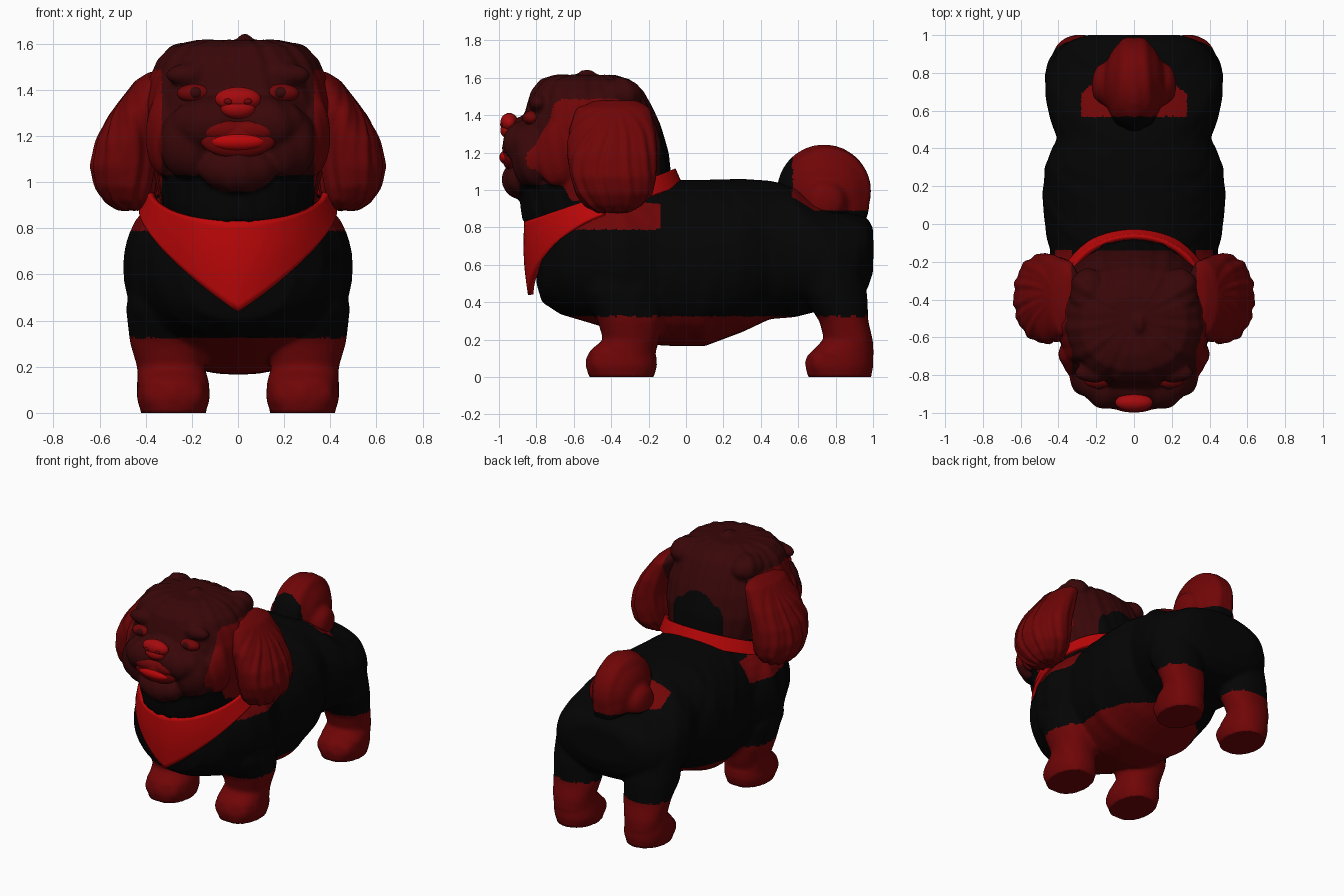
import bpy, bmesh, math
from math import sin, cos, pi
from mathutils import Vector
from mathutils.bvhtree import BVHTree

if "Cube" in bpy.data.objects:
    bpy.data.objects.remove(bpy.data.objects["Cube"])


def material(name, rgb):
    m = bpy.data.materials.new(name)
    m.diffuse_color = (*rgb, 1)
    m.use_nodes = True
    m.node_tree.nodes["Principled BSDF"].inputs["Base Color"].default_value = m.diffuse_color
    return m


BLACK = material("black fur", (0.0013, 0.0013, 0.0013))
DARK = material("dark brown red fur", (0.040, 0.002, 0.0025))
MAROON = material("maroon fur", (0.16, 0.0015, 0.002))
RED = material("bright red cloth", (0.50, 0.002, 0.0025))
MUZZLE = material("mid red skin", (0.37, 0.003, 0.004))
FUR = [BLACK, DARK, MAROON]


def fur_colour(p):
    """Colour zones of the coat, by position."""
    x, y, z = abs(p.x), p.y, p.z
    if z < 0.325:
        return 2
    if y > 0.57 and z > 0.89 and x < 0.28:
        return 2
    if y < -0.14:
        if x > 0.33 and 0.79 < z < 1.485:
            return 2
        if z > 1.03 or (y < -0.885 and z > 0.96):
            return 1
    return 0


def loft(bm, rings, along="z", n=2.3, seg=40):
    """Closed tube through superellipse rings (t, c1, c2, r1, r2)."""
    rows = []
    for t, c1, c2, r1, r2 in rings:
        row = []
        for i in range(seg):
            a = 2 * pi * i / seg
            u = c1 + r1 * math.copysign(abs(cos(a)) ** (2 / n), cos(a))
            v = c2 + r2 * math.copysign(abs(sin(a)) ** (2 / n), sin(a))
            row.append(bm.verts.new((u, v, t) if along == "z" else (u, t, v)))
        rows.append(row)
    faces = [bm.faces.new(rows[0][::-1]), bm.faces.new(rows[-1])]
    for a, b in zip(rows, rows[1:]):
        for i in range(seg):
            j = (i + 1) % seg
            faces.append(bm.faces.new((a[i], a[j], b[j], b[i])))
    bmesh.ops.recalc_face_normals(bm, faces=faces)


def ball(bm, c, r, seg=28):
    for v in bmesh.ops.create_uvsphere(bm, u_segments=seg, v_segments=seg // 2, radius=1)["verts"]:
        v.co = Vector((v.co.x * r[0] + c[0], v.co.y * r[1] + c[1], v.co.z * r[2] + c[2]))


def make(name, bm, mats):
    me = bpy.data.meshes.new(name)
    bm.to_mesh(me)
    bm.free()
    for m in mats:
        me.materials.append(m)
    ob = bpy.data.objects.new(name, me)
    bpy.context.collection.objects.link(ob)
    me.shade_smooth()
    return ob


def strands(u):
    """Uneven combed fur profile, about -1 to 1."""
    return .6 * sin(u) + .4 * sin(1.7 * u + 1)


def fuse(name, bm, groove, voxel=0.013, smooth=8):
    """Melt overlapping solids into one skin, comb fur grooves, colour by zone."""
    ob = make(name, bm, FUR)
    r = ob.modifiers.new("melt", "REMESH")
    r.mode, r.voxel_size = "VOXEL", voxel
    s = ob.modifiers.new("soften", "SMOOTH")
    s.factor, s.iterations = 0.5, smooth
    me = bpy.data.meshes.new_from_object(ob.evaluated_get(bpy.context.evaluated_depsgraph_get()))
    ob.modifiers.clear()
    ob.data = me
    me.materials.clear()
    for m in FUR:
        me.materials.append(m)
    b = bmesh.new()
    b.from_mesh(me)
    b.normal_update()
    moves = [(v, v.normal * groove(v.co)) for v in b.verts]
    for v, d in moves:
        v.co += d
        if v.co.z < 0.01:
            v.co.z = 0
    for f in b.faces:
        f.material_index = fur_colour(f.calc_center_median())
        f.smooth = True
    b.to_mesh(me)
    b.free()
    return ob


# Body: torso, four legs with toes
bm = bmesh.new()
loft(bm, [(-.80, 0, .62, .12, .12), (-.77, 0, .63, .25, .23), (-.67, 0, .645, .37, .31),
          (-.5, 0, .645, .46, .36), (-.33, 0, .63, .50, .40), (-.15, 0, .61, .445, .44), (-.05, 0, .61, .465, .445),
          (.1, 0, .61, .485, .445), (.3, 0, .65, .475, .41), (.45, 0, .68, .41, .37),
          (.58, 0, .67, .45, .35), (.7, 0, .64, .475, .29), (.82, 0, .63, .455, .26), (.92, 0, .64, .40, .23),
          (.97, 0, .66, .34, .19), (1.0, 0, .68, .24, .12)], along="y", n=2.2)
for s in (-1, 1):
    loft(bm, [(0, s * .28, -.345, .14, .175), (.06, s * .28, -.345, .158, .19), (.13, s * .28, -.34, .155, .18),
              (.2, s * .29, -.295, .145, .15), (.3, s * .30, -.30, .165, .175), (.45, s * .31, -.33, .175, .22),
              (.65, s * .30, -.36, .15, .22)])
    loft(bm, [(0, s * .28, .82, .14, .17), (.06, s * .28, .82, .158, .182), (.13, s * .285, .83, .155, .17),
              (.2, s * .285, .87, .145, .13), (.3, s * .28, .845, .165, .13), (.45, s * .285, .79, .185, .175),
              (.65, s * .28, .74, .19, .19), (.8, s * .25, .71, .15, .15)], n=2.1)
    ball(bm, (s * .19, .82, .65), (.19, .18, .22))
    for k in (-1, 0, 1):
        for y in (-.475, .70):
            ball(bm, (s * .28 + k * .088, y + .03 * abs(k), .075), (.05, .065, .07))
body = fuse("body", bm, lambda p: 0 if p.z < .12 else
            .003 * strands(30 * p.y + 9 * p.z + 3 * sin(7 * p.z)) * min(1, abs(p.x) / .3))

# Curled plume tail
bm = bmesh.new()
ball(bm, (0, .74, .995), (.165, .255, .25))
ball(bm, (0, .86, .94), (.13, .125, .19))
for s in (-1, 1):
    ball(bm, (s * .11, .74, .94), (.115, .13, .13))
tail = fuse("tail", bm, lambda p: .005 * strands(55 * abs(p.x) + 5 * p.y))

# Head: skull, brows, muzzle, chin and top tufts
bm = bmesh.new()
loft(bm, [(.83, 0, -.52, .29, .35), (.90, 0, -.49, .33, .39), (1.05, 0, -.485, .36, .41),
          (1.2, 0, -.495, .405, .40), (1.35, 0, -.51, .405, .37), (1.45, 0, -.52, .38, .335),
          (1.53, 0, -.53, .345, .30), (1.59, 0, -.54, .28, .24), (1.615, 0, -.54, .17, .16)], n=2.15)
ball(bm, (0, -.86, 1.31), (.14, .10, .09))
ball(bm, (0, -.88, 1.055), (.17, .10, .10))
ball(bm, (.03, -.53, 1.60), (.035, .06, .045))
for s in (-1, 1):
    ball(bm, (s * .12, -.85, 1.25), (.17, .13, .12))
    ball(bm, (s * .21, -.81, 1.17), (.13, .12, .16))
    ball(bm, (s * .32, -.69, 1.20), (.075, .11, .18))
    ball(bm, (s * .19, -.785, 1.465), (.13, .055, .05))
    ball(bm, (s * .24, -.36, 1.51), (.10, .13, .09))


def head_groove(p):
    r = math.hypot(p.x, p.y + .5)
    return .006 * min(1, r / .35) * strands(16 * math.atan2(abs(p.x), -p.y - .5) + 7 * p.z)


head = fuse("head", bm, head_groove, smooth=5)

# Long hanging ears
ears = []
for s, side in ((-1, "left"), (1, "right")):
    bm = bmesh.new()
    loft(bm, [(1.48, s * .33, -.38, .05, .12), (1.44, s * .36, -.39, .085, .20), (1.3, s * .43, -.395, .12, .235),
              (1.18, s * .475, -.395, .14, .24), (1.07, s * .49, -.39, .15, .23), (.98, s * .485, -.385, .135, .205),
              (.915, s * .47, -.39, .105, .15), (.88, s * .46, -.39, .06, .08)], n=2.1)
    ears.append(fuse("ear_" + side, bm, lambda p: .007 * min(1, max(0, 1.46 - p.z) / .2) * strands(
        14 * math.atan2(p.y + .39, abs(p.x) - .42) + 3 * sin(7 * p.z))))

# Bandana: ring round the neck with a triangle hanging over the chest
bm = bmesh.new()
N, M = 96, 12
grid = []
for i in range(N):
    a = 2 * pi * i / N
    front, back = max(0, cos(a)), max(0, -cos(a))
    top = .97 - .14 * cos(a)
    drop = .09 + (.30 * max(0, 1 - abs(.40 * sin(a)) / .42) if front > 0 else 0)
    col = []
    for j in range(M + 1):
        t = j / M
        x = (.38 + .035 * t) * sin(a)
        y = -.44 - (.41 + .012 * sin(pi * t) * front - .02 * t * front - .04 * (1 - t) * back) * cos(a)
        col.append(bm.verts.new((x, y, top - drop * t)))
    grid.append(col)
for i in range(N):
    p, q = grid[i], grid[(i + 1) % N]
    for j in range(M):
        bm.faces.new((p[j], p[j + 1], q[j + 1], q[j]))
bmesh.ops.recalc_face_normals(bm, faces=bm.faces)
bandana = make("bandana", bm, [RED])
sol = bandana.modifiers.new("cloth", "SOLIDIFY")
sol.thickness, sol.offset = 0.03, 0


# Face details
details = []


def blob(name, mat, *balls):
    b = bmesh.new()
    for c, r in balls:
        ball(b, c, r)
    details.append(make(name, b, [mat]))


blob("nose", MUZZLE, ((0, -.945, 1.36), (.10, .048, .052)), ((0, -.95, 1.32), (.075, .043, .045)))
blob("nostrils", MAROON, *[((s * .042, -.984, 1.35), (.019, .010, .013)) for s in (-1, 1)])
blob("mouth", MAROON, ((0, -.94, 1.185), (.165, .043, .08)),
     *[((s * .07, -.945, 1.225), (.10, .038, .045)) for s in (-1, 1)])
blob("tongue", RED, ((0, -.955, 1.175), (.12, .043, .04)))
for s, side in ((-1, "left"), (1, "right")):
    blob("eye_" + side, MAROON, ((s * .19, -.825, 1.385), (.075, .045, .04)))
    blob("pupil_" + side, DARK, ((s * .185, -.852, 1.387), (.032, .024, .026)))

# Trim skin that lies hidden inside a neighbouring fur part
solids = [body, tail, head] + ears
trees = {}
for o in solids:
    b = bmesh.new()
    b.from_mesh(o.data)
    trees[o] = BVHTree.FromBMesh(b)
    b.free()
for o in solids + details:
    b = bmesh.new()
    b.from_mesh(o.data)
    hidden = []
    for f in b.faces:
        c = f.calc_center_median()
        for other, tree in trees.items():
            if other is not o:
                hit, nrm, _, dist = tree.find_nearest(c, 0.6)
                if hit and dist > 0.015 and (c - hit).dot(nrm) < 0:
                    hidden.append(f)
                    break
    bmesh.ops.delete(b, geom=hidden, context="FACES")
    b.to_mesh(o.data)
    b.free()
